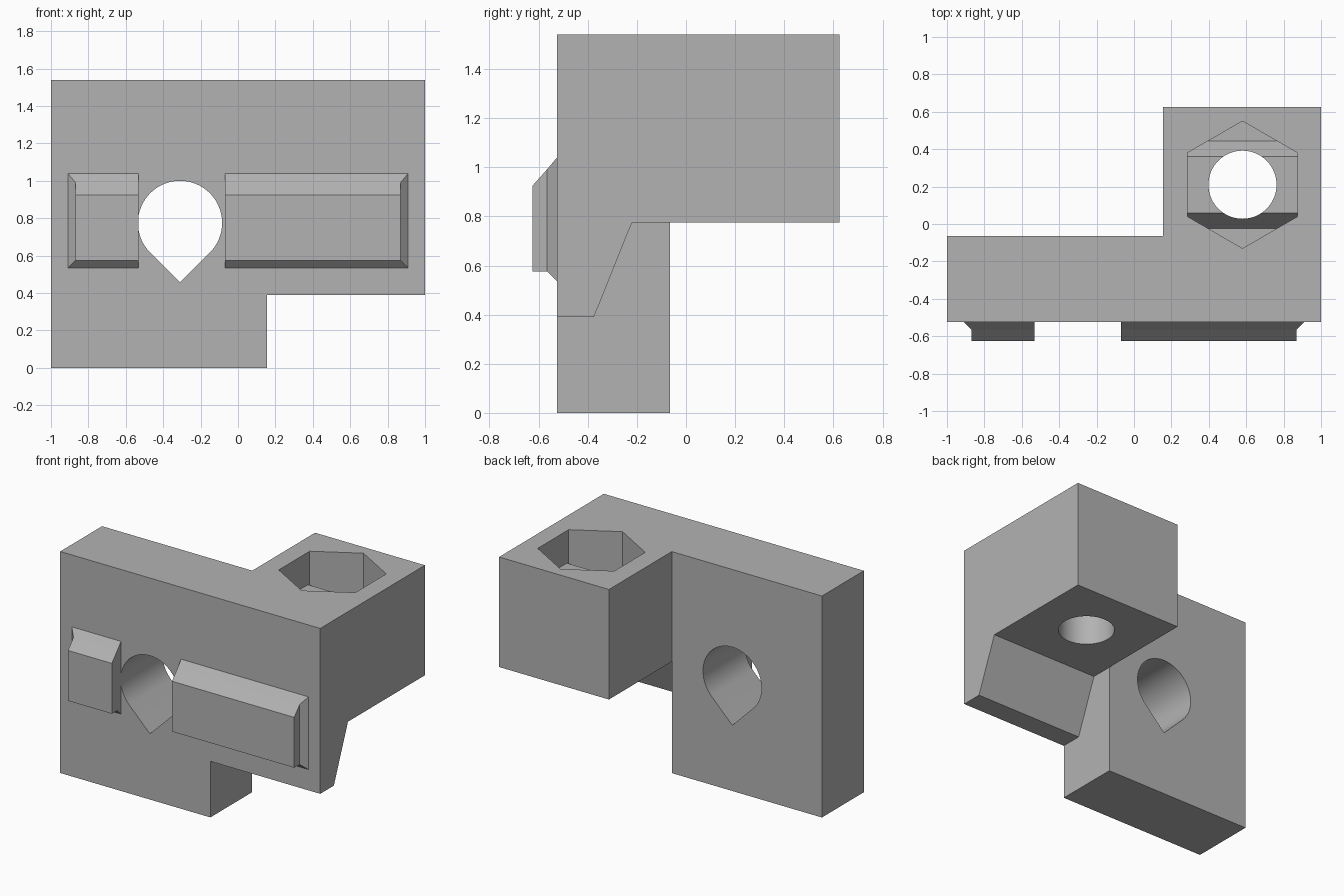
import bpy, bmesh, math
from mathutils import Vector

if "Cube" in bpy.data.objects:
    bpy.data.objects.remove(bpy.data.objects["Cube"])

grey = bpy.data.materials.new("plain grey")
grey.use_nodes = True
COLOUR = (0.45, 0.45, 0.45, 1)
grey.diffuse_color = COLOUR
grey.node_tree.nodes["Principled BSDF"].inputs["Base Color"].default_value = COLOUR


def loft(name, rings):
    """Closed solid through rings that have equal point counts."""
    bm = bmesh.new()
    loops = [[bm.verts.new(p) for p in ring] for ring in rings]
    for a, b in zip(loops, loops[1:]):
        for i in range(len(a)):
            j = (i + 1) % len(a)
            bm.faces.new((a[i], a[j], b[j], b[i]))
    bm.faces.new(loops[0])
    bm.faces.new(loops[-1])
    bmesh.ops.recalc_face_normals(bm, faces=bm.faces)
    mesh = bpy.data.meshes.new(name)
    bm.to_mesh(mesh)
    bm.free()
    mesh.materials.append(grey)
    obj = bpy.data.objects.new(name, mesh)
    bpy.context.collection.objects.link(obj)
    return obj


def prism(name, profile, axis, lo, hi):
    """Extrude a 2D profile along an axis (0 = x, 1 = y, 2 = z)."""
    def place(p, t):
        q = list(p)
        q.insert(axis, t)
        return Vector(q)
    return loft(name, [[place(p, t) for p in profile] for t in (lo, hi)])


def rect(a0, a1, b0, b1):
    return [(a0, b0), (a1, b0), (a1, b1), (a0, b1)]


def circle(cx, cy, r, n, start=0.0, sweep=math.tau):
    steps = n if sweep == math.tau else n - 1
    return [(cx + r * math.cos(start + sweep * i / steps),
             cy + r * math.sin(start + sweep * i / steps)) for i in range(n)]


def boolean(target, tool, operation):
    mod = target.modifiers.new(tool.name, "BOOLEAN")
    mod.operation = operation
    mod.solver = "EXACT"
    mod.object = tool
    tool.hide_render = True
    bpy.context.view_layer.objects.active = target
    bpy.ops.object.modifier_apply(modifier=mod.name)
    bpy.data.objects.remove(tool)


FRONT, PLATE_BACK, BACK, TOP = -0.525, -0.065, 0.625, 1.54
STEP_X = 0.155

# Body: an L-shaped plan, with a sloped gusset under the block on the left
outline = [(-1, FRONT), (1, FRONT), (1, BACK), (STEP_X, BACK),
           (STEP_X, PLATE_BACK), (-1, PLATE_BACK)]
body = prism("bracket_body", outline, 2, 0, TOP)
under = [(-0.7, -0.1), (0.8, -0.1), (0.8, 0.775), (-0.22, 0.775),
         (-0.375, 0.39), (-0.7, 0.39)]
boolean(body, prism("underside_cutter", under, 0, STEP_X, 1.2), "DIFFERENCE")

# Teardrop hole through the plate, point down
HOLE_X, HOLE_Z, HOLE_R = -0.31, 0.775, 0.225
drop = circle(HOLE_X, HOLE_Z, HOLE_R, 49, -math.pi / 4, 1.5 * math.pi)
drop.append((HOLE_X, HOLE_Z - HOLE_R * math.sqrt(2)))
boolean(body, prism("teardrop_cutter", drop, 1, -0.7, 0.1), "DIFFERENCE")

# Hexagonal pocket with a bevelled ridge left across its floor
PX, PY = 0.58, 0.21
FLOOR, RIDGE = 1.2, 1.315
pocket = prism("pocket_cutter", circle(PX, PY, 0.34, 6, math.pi / 2), 2, FLOOR, 1.7)
ridge = [(PY - 0.235, FLOOR - 0.1), (PY + 0.235, FLOOR - 0.1), (PY + 0.235, FLOOR),
         (PY + 0.15, RIDGE), (PY - 0.15, RIDGE), (PY - 0.235, FLOOR)]
boolean(pocket, prism("ridge_cutter", ridge, 0, 0.2, 0.95), "DIFFERENCE")
boolean(body, pocket, "DIFFERENCE")

# Round bolt hole below the pocket
boolean(body, prism("bolt_hole_cutter", circle(PX, PY, 0.182, 64), 2, 0.6, 1.7), "DIFFERENCE")


# Locating rails on the front: bevelled all round except at the hole
def rail(name, inner, side):
    levels = [(FRONT, 0.91, 0.535, 1.04), (FRONT - 0.04, 0.87, 0.575, 0.992),
              (-0.625, 0.87, 0.575, 0.925)]
    return loft(name, [[(x, y, z) for x, z in rect(inner, side * end, z0, z1)]
                       for y, end, z0, z1 in levels])


rail("rail_right", -0.533, -1)
rail("rail_left", -0.07, 1)

# Flat faces with smooth hole walls
bpy.ops.object.select_all(action="DESELECT")
body.select_set(True)
bpy.context.view_layer.objects.active = body
bpy.ops.object.shade_smooth_by_angle(angle=math.radians(25))
